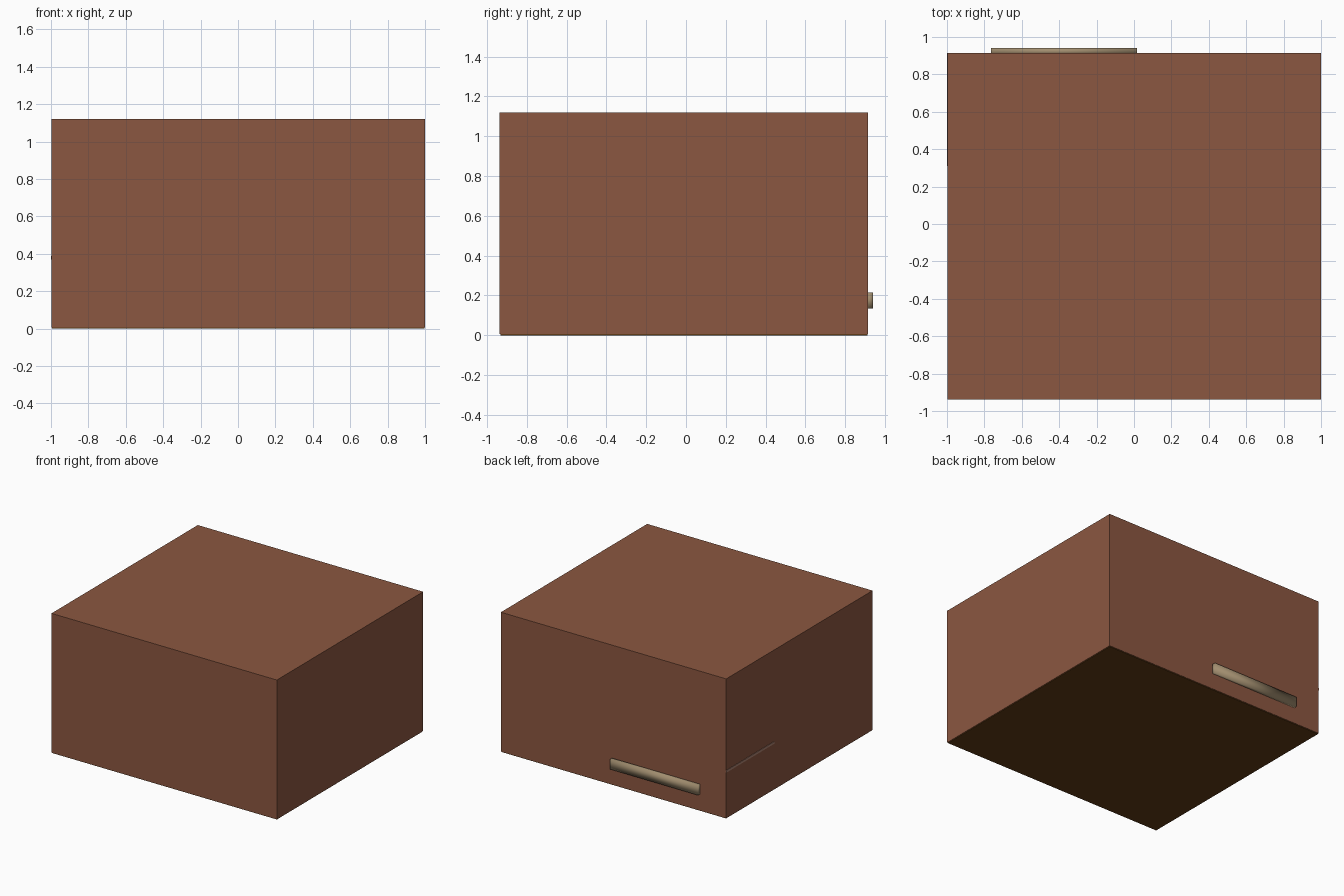
import bpy

if "Cube" in bpy.data.objects:
    bpy.data.objects.remove(bpy.data.objects["Cube"])


def material(name, rgb):
    mat = bpy.data.materials.new(name)
    mat.diffuse_color = (*rgb, 1)
    mat.use_nodes = True
    mat.node_tree.nodes["Principled BSDF"].inputs["Base Color"].default_value = mat.diffuse_color
    return mat


def box(name, lo, hi, mat, smooth=False):
    """Axis-aligned box between two corners."""
    bpy.ops.mesh.primitive_cube_add(
        size=1, location=[(a + b) / 2 for a, b in zip(lo, hi)])
    ob = bpy.context.object
    ob.name = name
    ob.scale = [b - a for a, b in zip(lo, hi)]
    bpy.ops.object.transform_apply(location=False, rotation=False, scale=True)
    ob.data.materials.append(mat)
    if smooth:
        bpy.ops.object.shade_smooth()
    return ob


brown = material("brown", (0.26, 0.095, 0.052))
dark = material("dark_brown", (0.12, 0.045, 0.008))
tan = material("tan", (0.36, 0.27, 0.16))
pale = material("pale_brown", (0.42, 0.23, 0.17))

# Main block
box("body", (-0.997, -0.937, 0.006), (1.0, 0.915, 1.12), brown)

# Thin dark sheet under the block
box("base_sheet", (-0.994, -0.932, 0.0), (0.997, 0.912, 0.006), dark)

# Softly shaded bar on the back
box("back_handle", (-0.765, 0.905, 0.135), (0.015, 0.94, 0.215), tan, smooth=True)

# Narrow strip on the left side, ending at the back corner
box("side_strip", (-1.0, 0.31, 0.37), (-0.99, 0.915, 0.388), pale)
